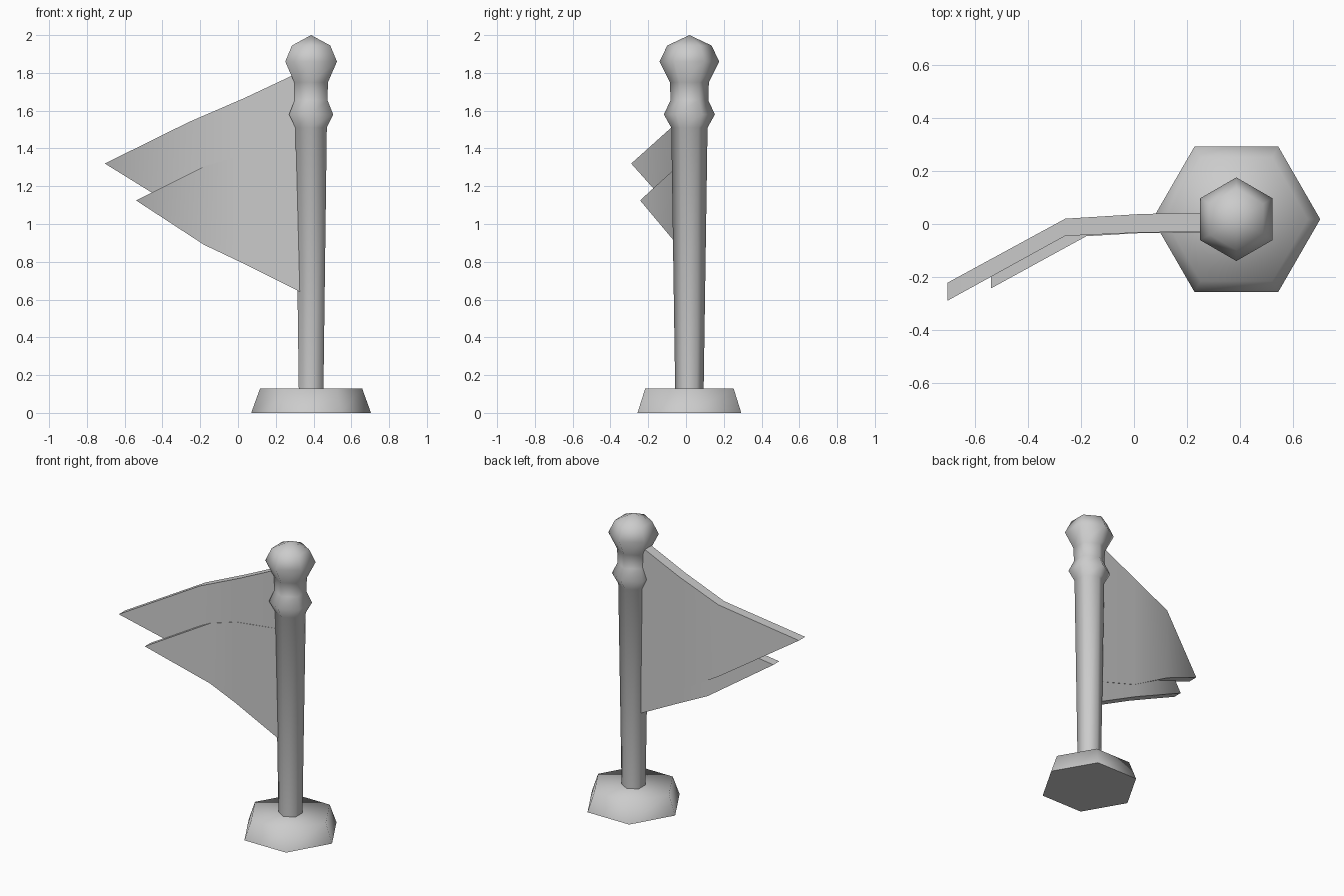
import bpy
import bmesh
from math import pi, sin, cos, radians

cube = bpy.data.objects.get("Cube")
if cube:
    bpy.data.objects.remove(cube, do_unlink=True)

grey = bpy.data.materials.new("plain grey")
grey.use_nodes = True
grey.diffuse_color = (0.6, 0.6, 0.6, 1)
grey.node_tree.nodes["Principled BSDF"].inputs["Base Color"].default_value = (0.6, 0.6, 0.6, 1)

CENTRE = (0.387, 0.018)


def finish(name, bm, angle):
    bmesh.ops.recalc_face_normals(bm, faces=bm.faces)
    mesh = bpy.data.meshes.new(name)
    bm.to_mesh(mesh)
    bm.free()
    mesh.materials.append(grey)
    obj = bpy.data.objects.new(name, mesh)
    bpy.context.collection.objects.link(obj)
    bpy.ops.object.select_all(action='DESELECT')
    obj.select_set(True)
    bpy.context.view_layer.objects.active = obj
    bpy.ops.object.shade_smooth_by_angle(angle=radians(angle))
    return obj


def hex_lathe(name, profile, turn, angle, apex=None):
    """Six-sided stack of rings from (radius, height) pairs."""
    bm = bmesh.new()
    rings = [[bm.verts.new((CENTRE[0] + r * cos(turn + i * pi / 3),
                            CENTRE[1] + r * sin(turn + i * pi / 3), z))
              for i in range(6)] for r, z in profile]
    for low, high in zip(rings, rings[1:]):
        for i in range(6):
            j = (i + 1) % 6
            bm.faces.new((low[i], low[j], high[j], high[i]))
    bm.faces.new(rings[0])
    if apex is None:
        bm.faces.new(rings[-1])
    else:
        tip = bm.verts.new((*CENTRE, apex))
        for i in range(6):
            bm.faces.new((rings[-1][i], rings[-1][(i + 1) % 6], tip))
    return finish(name, bm, angle)


def cloth(name, columns):
    """Thick sheet from columns of (x, front y, back y, bottom z, top z)."""
    bm = bmesh.new()
    loops = [[bm.verts.new(p) for p in
              ((x, yf, lo), (x, yf, hi), (x, yb, hi), (x, yb, lo))]
             for x, yf, yb, lo, hi in columns]
    for a, b in zip(loops, loops[1:]):
        for i in range(4):
            j = (i + 1) % 4
            bm.faces.new((a[i], a[j], b[j], b[i]))
    bm.faces.new(loops[0])
    bm.faces.new(loops[-1])
    # the last column closes to a point
    bmesh.ops.remove_doubles(bm, verts=bm.verts, dist=0.0005)
    return finish(name, bm, 35)


# Tapered foot
hex_lathe("base", [(0.317, 0), (0.27, 0.13)], 0, 80)

# Pole with collar and knob
hex_lathe("pole", [(0.075, 0.1), (0.096, 1.51), (0.135, 1.58), (0.1, 1.655),
                   (0.103, 1.75), (0.158, 1.86), (0.117, 1.945)],
          pi / 6, 80, apex=2.0)

# Pennant with two overlapping tails
cloth("upper_pennant", [(0.36, -0.028, 0.044, 0.78, 1.82),
                        (0.03, -0.032, 0.038, 0.88, 1.665),
                        (-0.26, -0.045, 0.02, 1.045, 1.54),
                        (-0.705, -0.29, -0.222, 1.32, 1.32)])
cloth("lower_pennant", [(0.36, -0.03, 0.042, 0.625, 1.4),
                        (0.01, -0.035, 0.035, 0.80, 1.36),
                        (-0.18, -0.046, 0.018, 0.89, 1.305),
                        (-0.54, -0.243, -0.18, 1.125, 1.125)])
